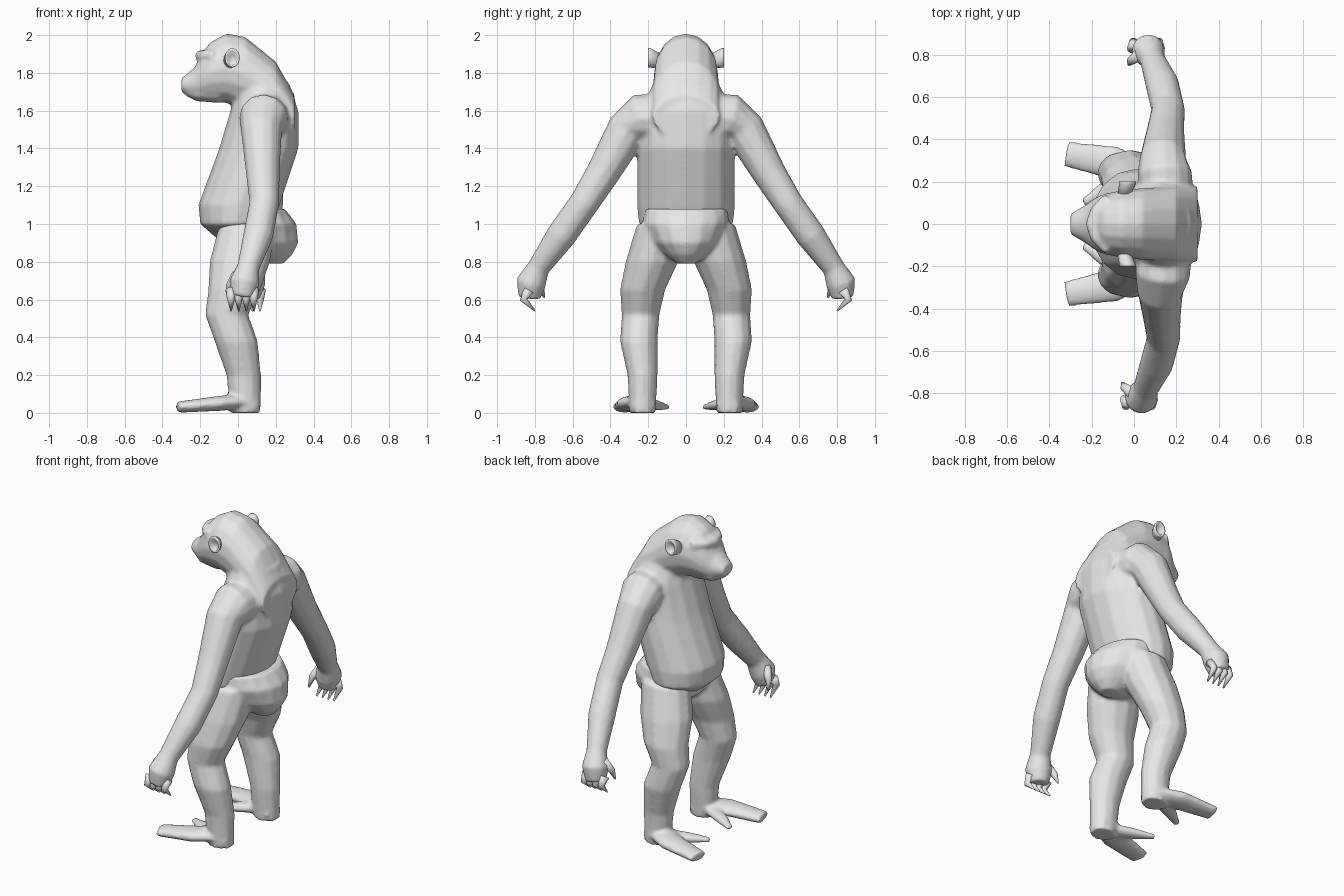
import bpy, bmesh, math
from mathutils import Vector

old = bpy.data.objects.get("Cube")
if old:
    bpy.data.objects.remove(old, do_unlink=True)

X, Y, Z = Vector((1, 0, 0)), Vector((0, 1, 0)), Vector((0, 0, 1))
SIDES = {"left": 1, "right": -1}

grey = bpy.data.materials.new("plain grey")
grey.use_nodes = True
grey.diffuse_color = (.8, .8, .8, 1)
shader = grey.node_tree.nodes["Principled BSDF"]
shader.inputs["Base Color"].default_value = grey.diffuse_color


def skin(bm, rings, side, along=None, sides=16):
    """Skin oval rings (centre, half width, half depth) strung on a path."""
    centres = [ring[0] for ring in rings]
    loops = []
    for i, (centre, width, depth) in enumerate(rings):
        ahead = centres[min(i + 1, len(centres) - 1)]
        behind = centres[max(i - 1, 0)]
        tangent = along or (ahead - behind).normalized()
        across = (side - tangent * side.dot(tangent)).normalized()
        outward = tangent.cross(across)
        loop = []
        for k in range(sides):
            angle = math.tau * k / sides
            offset = across * math.cos(angle) * width + outward * math.sin(angle) * depth
            loop.append(bm.verts.new(centre + offset))
        loops.append(loop)
    for low, high in zip(loops, loops[1:]):
        for k in range(sides):
            following = (k + 1) % sides
            bm.faces.new((low[k], low[following], high[following], high[k]))
    bm.faces.new(reversed(loops[0]))
    bm.faces.new(loops[-1])


def trunk(bm, sections, along, span):
    """Central form: each section has a station, two limits and a half width."""
    rings = []
    for station, start, end, width in sections:
        centre = along * station + span * (start + end) / 2
        rings.append((centre, width, (end - start) / 2))
    skin(bm, rings, Y, along)


def limb(bm, points, side, mirror=1, flat=1, along=None, swing=0):
    """Side form: each point is x, y, z, radius; swing offsets the two sides."""
    rings = []
    for x, y, z, radius in points:
        centre = Vector((x + mirror * swing * y, mirror * y, z))
        rings.append((centre, radius, radius * flat))
    skin(bm, rings, side, along, sides=12)


def finish(name, bm, blend=False):
    """Turn the mesh into a smooth object, optionally fusing its parts."""
    bmesh.ops.recalc_face_normals(bm, faces=bm.faces)
    mesh = bpy.data.meshes.new(name)
    bm.to_mesh(mesh)
    bm.free()
    mesh.materials.append(grey)
    for face in mesh.polygons:
        face.use_smooth = True
    obj = bpy.data.objects.new(name, mesh)
    bpy.context.collection.objects.link(obj)
    if blend:
        fuse = obj.modifiers.new("fuse", "REMESH")
        fuse.mode = "VOXEL"
        fuse.voxel_size = .011
        fuse.use_smooth_shade = True
        soften = obj.modifiers.new("soften", "SMOOTH")
        soften.factor = .5
        soften.iterations = 6


# Torso: height, front, back, half width
upper = bmesh.new()
torso = [(.93, -.12, .1, .13), (1, -.2, .18, .25), (1.1, -.21, .22, .26),
         (1.4, -.1, .32, .26), (1.6, -.04, .32, .25), (1.75, 0, .27, .17)]
trunk(upper, torso, Z, X)

# Head and nape: distance back, bottom, top, half width
head = [(-.3, 1.7, 1.77, .05), (-.23, 1.66, 1.83, .09), (-.19, 1.65, 1.9, .12),
        (-.15, 1.65, 1.96, .14), (-.06, 1.64, 2.01, .16), (.04, 1.6, 1.99, .17),
        (.2, 1.5, 1.86, .18), (.3, 1.45, 1.68, .18)]
trunk(upper, head, X, Z)

# Lower jaw
jaw = [(-.28, 0, 1.7, .04), (-.22, 0, 1.69, .08), (-.1, 0, 1.69, .1)]
limb(upper, jaw, Y, flat=.5, along=X)

# Brow ridge bowed round the face
brow = []
for step in range(-2, 3):
    bend = step / 2
    brow.append((-.2 + .08 * bend ** 2, .12 * bend, 1.89, .03))
limb(upper, brow, Z)

# Arms running into the palms
arm = [(.15, .1, 1.56, .13), (.14, .24, 1.56, .13), (.13, .31, 1.5, .11),
       (.14, .44, 1.27, .09), (.15, .54, 1.11, .08), (.12, .66, .94, .08),
       (.07, .78, .77, .06), (.05, .82, .69, .08), (.04, .83, .61, .06)]
for mirror in SIDES.values():
    limb(upper, arm, X, mirror, swing=.02)
finish("torso_head_and_arms", upper, blend=True)

# Pelvis with a projecting rump: height, front, back, half width
lower = bmesh.new()
pelvis = [(.79, .12, .24, .05), (.84, -.04, .29, .12), (.9, -.11, .32, .18),
          (1, -.14, .31, .23), (1.08, -.08, .25, .22)]
trunk(lower, pelvis, Z, X)

# Legs, flat feet and splayed big toes
leg = [(.05, .13, 1, .13), (.01, .18, .8, .14), (-.02, .23, .65, .12),
       (-.06, .24, .52, .1), (-.01, .25, .38, .1), (.03, .23, .2, .08),
       (.04, .23, 0, .07)]
foot = [(.1, .22, .04, .06), (0, .24, .06, .08), (-.1, .29, .05, .08),
        (-.32, .33, .03, .06)]
big_toe = [(0, .23, .05, .05), (-.14, .16, .04, .04), (-.24, .1, .03, .02)]
for mirror in SIDES.values():
    limb(lower, leg, Y, mirror, flat=1.15, along=Z)
    limb(lower, foot, Y, mirror, flat=.5)
    limb(lower, big_toe, Y, mirror, flat=.7)
finish("pelvis_legs_and_feet", lower, blend=True)

for label, mirror in SIDES.items():
    # Pointed fingers and thumb
    hand = bmesh.new()
    for number in range(4):
        x = .04 * number - .02
        finger = [(x, .83, .65, .03), (x, .86, .6, .02), (x, .8, .54, .004)]
        limb(hand, finger, X, mirror, swing=.02)
    thumb = [(.01, .8, .73, .03), (-.03, .77, .67, .02), (-.04, .75, .61, .005)]
    limb(hand, thumb, X, mirror, swing=.02)
    finish(label + "_fingers", hand)

    # Cupped ear
    ear = bmesh.new()
    shell = [(-.05, .13, 1.86, .03), (-.03, .19, 1.88, .04), (-.03, .2, 1.88, .04),
             (-.03, .2, 1.88, .03), (-.03, .18, 1.87, .02)]
    limb(ear, shell, X, mirror, flat=1.3, along=Y)
    finish(label + "_ear", ear)
